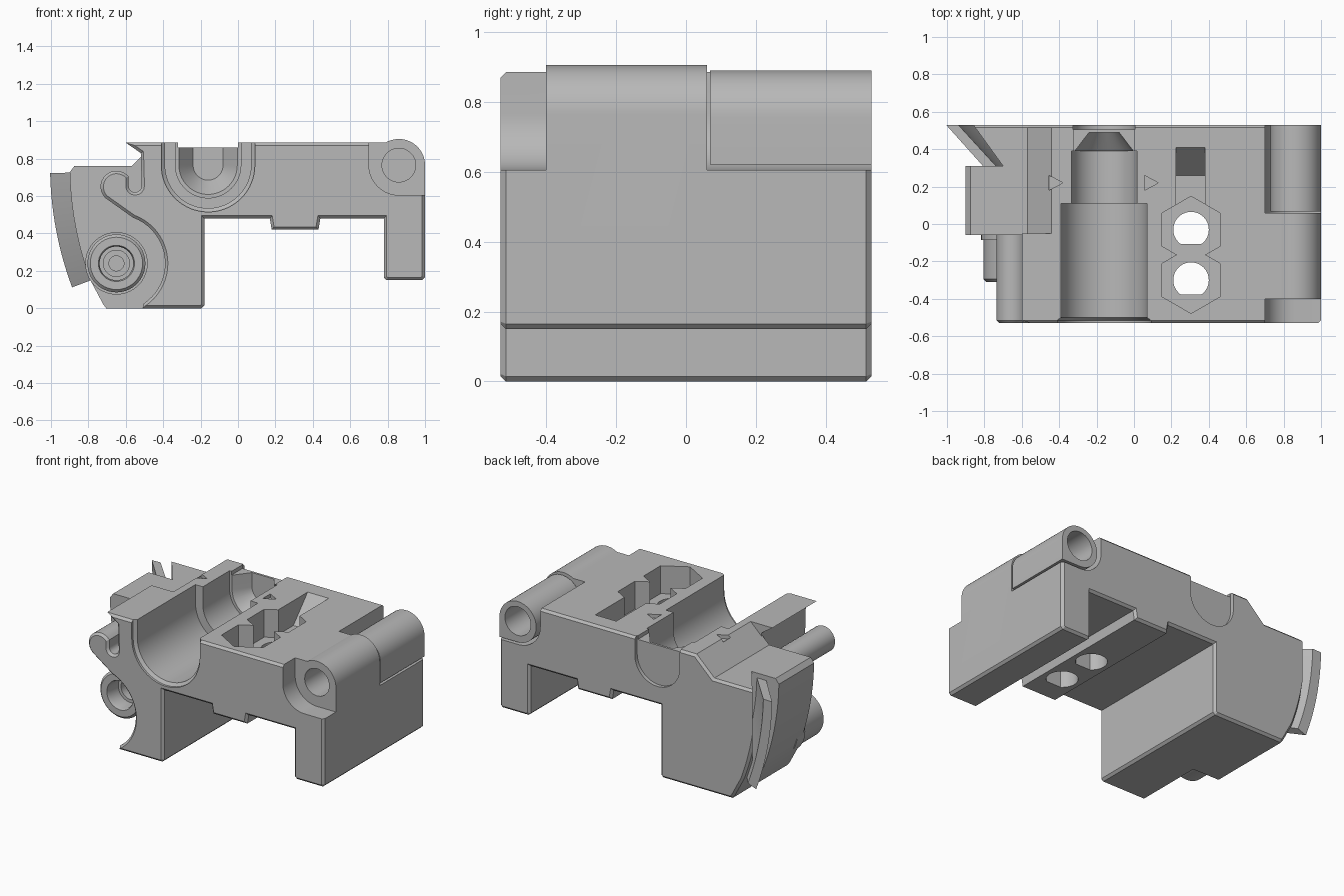
import bpy, bmesh
from math import cos, sin, radians

cube = bpy.data.objects.get("Cube")
if cube:
    bpy.data.objects.remove(cube, do_unlink=True)

grey = bpy.data.materials.new("plain grey")
grey.use_nodes = True
colour = (0.48, 0.48, 0.48, 1)
grey.diffuse_color = colour
grey.node_tree.nodes["Principled BSDF"].inputs["Base Color"].default_value = colour

HALF = 0.53            # half depth of the block
HINGE = (0.86, 0.765)  # pivot of the hinge
BORE = (-0.16, 0.765)  # axis of the stepped channel
BOSS = (-0.65, 0.24)   # axis of the screw boss


def arc(centre, r, a0, a1, n=24):
    angles = [radians(a0 + (a1 - a0) * i / n) for i in range(n + 1)]
    return [(centre[0] + r * cos(a), centre[1] + r * sin(a)) for a in angles]


def circle(centre, r, n=40):
    return arc(centre, r, 0, 360, n)[:-1]


def prism(name, pts, a, b, axis="y", end=None, chamfer=0):
    """Loft a profile from a to b along an axis; chamfer its outer end caps."""
    place = {"x": lambda p, t: (t, p[0], p[1]),
             "y": lambda p, t: (p[0], t, p[1]),
             "z": lambda p, t: (p[0], p[1], t)}[axis]
    bm = bmesh.new()
    first = [bm.verts.new(place(p, a)) for p in pts]
    last = [bm.verts.new(place(p, b)) for p in (end or pts)]
    bm.faces.new(first)
    bm.faces.new(last)
    for i in range(len(pts)):
        j = (i + 1) % len(pts)
        bm.faces.new((first[i], first[j], last[j], last[i]))
    bmesh.ops.recalc_face_normals(bm, faces=bm.faces)
    if chamfer:
        rim = [e for e in bm.edges
               if all(abs(v.co.y) > HALF - 0.001 for v in e.verts)]
        bmesh.ops.bevel(bm, geom=rim, offset=chamfer, segments=1,
                        affect="EDGES", clamp_overlap=True)
    mesh = bpy.data.meshes.new(name)
    bm.to_mesh(mesh)
    bm.free()
    mesh.materials.append(grey)
    ob = bpy.data.objects.new(name, mesh)
    bpy.context.collection.objects.link(ob)
    return ob


def combine(ob, tool, operation="DIFFERENCE"):
    """Apply a boolean and discard the tool."""
    mod = ob.modifiers.new("cut", "BOOLEAN")
    mod.operation, mod.solver, mod.object = operation, "EXACT", tool
    bpy.ops.object.select_all(action="DESELECT")
    bpy.context.view_layer.objects.active = ob
    ob.select_set(True)
    bpy.ops.object.modifier_apply(modifier=mod.name)
    bpy.data.objects.remove(tool, do_unlink=True)


def channel(r):
    x, z = BORE
    return arc(BORE, r, 180, 360, 32) + [(x + r, 1.1), (x - r, 1.1)]


# Clamp block: shared underside and hinge side, two different left sides
shared = [(-0.195, 0), (-0.18, 0.015), (-0.18, 0.48), (0.17, 0.48), (0.18, 0.42),
          (0.43, 0.42), (0.44, 0.48), (0.78, 0.48), (0.78, 0.165), (0.795, 0.15),
          (0.985, 0.15), (1, 0.165)] + arc(HINGE, 0.14, 0, 121, 18)
rear = ([(-0.72, 0.02), (-0.705, 0)] + shared
        + [(-0.44, 0.885), (-0.57, 0.76), (-0.875, 0.76)]
        + arc(HINGE, 1.76, 181.2, 200.5, 12))
front = ([(-0.51, 0)] + shared
         + [(-0.6, 0.885), (-0.52, 0.83)]
         + arc((-0.55, 0.655), 0.035, 0, -180, 8)
         + arc((-0.65, 0.65), 0.085, 40, 225, 14)
         + arc(BOSS, 0.26, 70, -56, 20))
body = prism("clamp_block", rear, -0.06, HALF, chamfer=0.015)
combine(body, prism("front_half", front, -HALF, -0.05, chamfer=0.015), "UNION")

# Stepped channel with a sloped end wall and a recess behind it
steps = [(-0.6, -0.515, 0.25, 0.25), (-0.515, -0.5, 0.25, 0.23),
         (-0.51, 0.11, 0.23, 0.23), (0.1, 0.39, 0.175, 0.175),
         (0.385, 0.49, 0.16, 0.08), (0.505, 0.6, 0.165, 0.165)]
for y0, y1, r0, r1 in steps:
    combine(body, prism("channel_cutter", channel(r0), y0, y1, end=channel(r1)))
combine(body, prism("wall_trim", [(-0.32, 0.86), (0, 0.86), (0, 1.1), (-0.32, 1.1)],
                    0.37, 0.6))

# Hinge pockets at both ends, and the pin hole
pocket = [(0.7, 1.1)] + arc(HINGE, 0.16, 180, 270, 14) + [(1.1, 0.605), (1.1, 1.1)]
combine(body, prism("front_pocket", pocket, -0.6, -0.4))
combine(body, prism("rear_pocket", pocket, 0.06, 0.6))
combine(body, prism("pin_hole", circle(HINGE, 0.09), -0.6, 0.0))

# Two nut sockets with flat-sided screw holes
for y in (-0.03, -0.3):
    hexagon = arc((0.305, y), 0.178, 30, 330, 5)
    combine(body, prism("nut_socket", hexagon, 0.7, 1.1, "z"))
    combine(body, prism("screw_hole", arc((0.305, y), 0.095, -55, 235, 32), 0.3, 0.8, "z"))

# Ramped slot behind the sockets
ramp = [(0.05, 0.72), (0.26, 0.72), (0.41, 0.885), (0.41, 1.1), (0.05, 1.1)]
combine(body, prism("ramp_slot", ramp, 0.225, 0.38, "x"))

# Engraved arrow marks beside the channel
for x in (-0.455, 0.055):
    arrow = [(x, 0.18), (x + 0.075, 0.22), (x, 0.26)]
    combine(body, prism("arrow_mark", arrow, 0.86, 1.1, "z"))

# Rear left corner cut away to free the curved blade
corner = [(-0.7, 0.31), (-1.1, 0.31), (-1.1, 0.6), (-0.91, 0.6)]
combine(body, prism("corner_cutter", corner, -0.1, 1.1, "z"))

# Slanted curved blade
def band(inner, outer):
    return arc(HINGE, outer, 181.3, 200.5, 16) + arc(HINGE, inner, 200.5, 181.3, 16)


blade = prism("curved_blade", band(1.58, 1.65), 0.29, HALF, end=band(1.8, 1.865))

# Rear hinge sleeve
sleeve = prism("hinge_sleeve", arc((0.865, 0.755), 0.135, 0, 270, 32) + [(1, 0.62)],
               0.068, HALF)
combine(sleeve, prism("sleeve_hole", circle((0.865, 0.76), 0.095), 0.12, 0.6))

# Screw boss with flange, bevelled rim and stepped hole
boss = prism("screw_boss", circle(BOSS, 0.155), -0.295, 0.0)
combine(boss, prism("boss_rim", circle(BOSS, 0.155), -0.295, -0.31,
                    end=circle(BOSS, 0.14)), "UNION")
combine(boss, prism("boss_flange", circle(BOSS, 0.167), -0.085, 0.0), "UNION")
for r0, r1, y0, y1 in [(0.1, 0.09, -0.32, -0.29), (0.09, 0.09, -0.3, -0.2),
                       (0.07, 0.07, -0.21, -0.12), (0.04, 0.04, -0.13, -0.03)]:
    combine(boss, prism("boss_hole", circle(BOSS, r0), y0, y1, end=circle(BOSS, r1)))

# Smooth the rounded surfaces, keep the edges crisp
bpy.ops.object.select_all(action="DESELECT")
for ob in (body, blade, sleeve, boss):
    ob.select_set(True)
bpy.context.view_layer.objects.active = body
bpy.ops.object.shade_smooth_by_angle(angle=radians(25))
